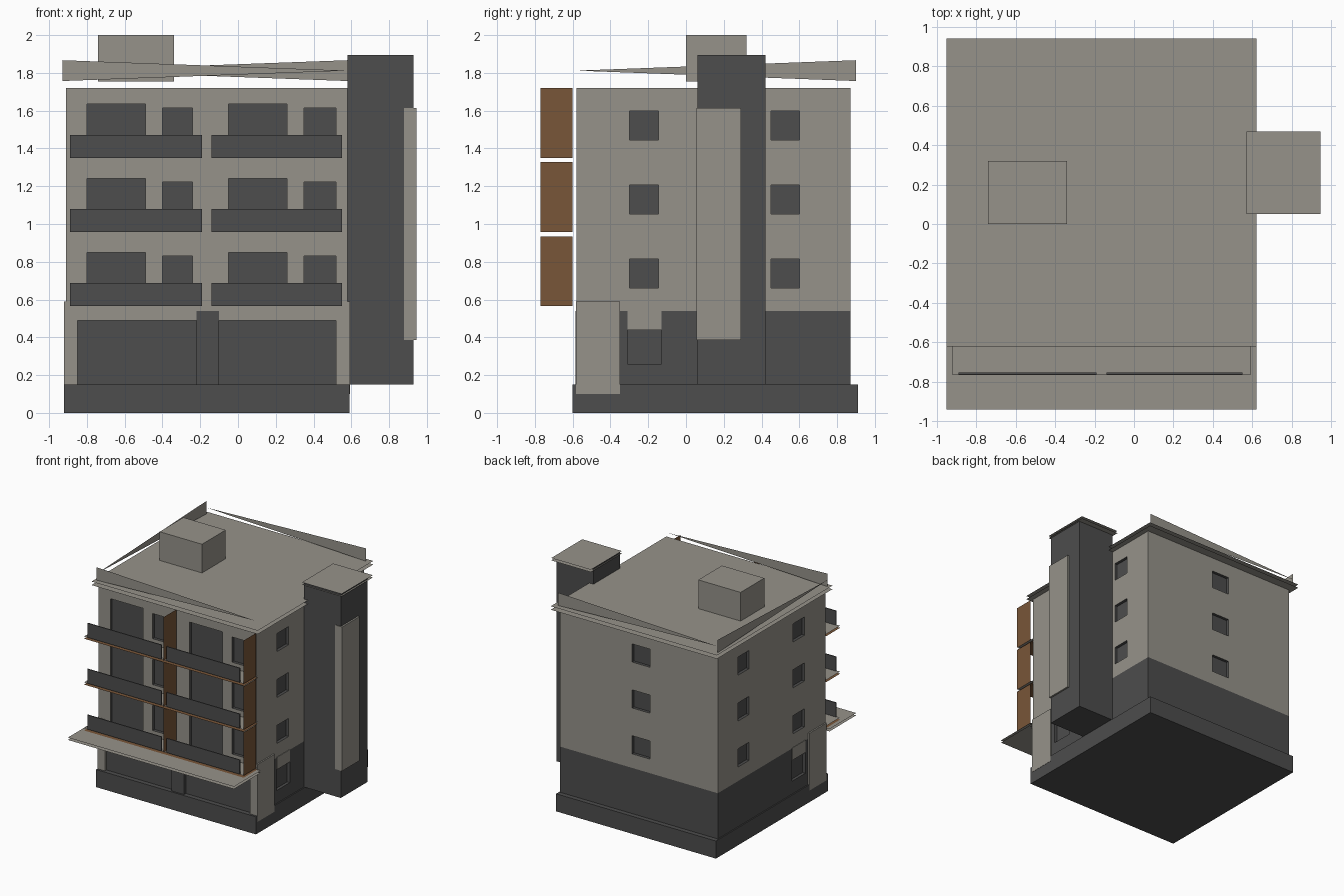
import bpy
import bmesh

cube = bpy.data.objects.get("Cube")
if cube:
    bpy.data.objects.remove(cube, do_unlink=True)


def make_material(name, rgb):
    mat = bpy.data.materials.new(name)
    mat.use_nodes = True
    mat.diffuse_color = (*rgb, 1)
    mat.node_tree.nodes["Principled BSDF"].inputs["Base Color"].default_value = (*rgb, 1)
    return mat


STONE = make_material("warm grey render", (0.305, 0.29, 0.255))
DARK = make_material("charcoal", (0.074, 0.074, 0.074))
WOOD = make_material("brown timber", (0.19, 0.092, 0.04))


def add_object(name, bm, mats):
    mesh = bpy.data.meshes.new(name)
    bm.to_mesh(mesh)
    bm.free()
    for mat in mats:
        mesh.materials.append(mat)
    obj = bpy.data.objects.new(name, mesh)
    bpy.context.collection.objects.link(obj)
    return obj


def add_box(bm, x, y, z, index=0):
    """Box from three (low, high) ranges."""
    verts = bmesh.ops.create_cube(bm, size=1)["verts"]
    for v in verts:
        v.co = [lo + (c + 0.5) * (hi - lo) for c, (lo, hi) in zip(v.co, (x, y, z))]
    for face in {f for v in verts for f in v.link_faces}:
        face.material_index = index


def box(name, mat, x, y, z):
    bm = bmesh.new()
    add_box(bm, x, y, z)
    return add_object(name, bm, [mat])


def sheet(name, mat, *points):
    """Single flat face."""
    bm = bmesh.new()
    bm.faces.new([bm.verts.new(p) for p in points])
    return add_object(name, bm, [mat])


def flat(name, mat, x, y, z):
    return sheet(name, mat, (x[0], y[0], z), (x[1], y[0], z), (x[1], y[1], z), (x[0], y[1], z))


def cut_recesses(obj, openings):
    """Sink charcoal recesses into a wall block."""
    bm = bmesh.new()
    for opening in openings:
        add_box(bm, *opening, index=1)
    cutter = add_object("recess_cutter", bm, [STONE, DARK])
    cutter.hide_render = True
    mod = obj.modifiers.new("recesses", "BOOLEAN")
    mod.operation = "DIFFERENCE"
    mod.solver = "EXACT"
    mod.object = cutter
    bpy.context.view_layer.objects.active = obj
    bpy.ops.object.modifier_apply(modifier=mod.name)
    bpy.data.objects.remove(cutter, do_unlink=True)


LEFT, RIGHT, FRONT, BACK = -0.91, 0.58, -0.58, 0.87
STEP = 0.392
DEPTH = 0.025
FLOORS = [0.565 + STEP * i for i in range(3)]
sides = [(LEFT - 0.1, LEFT + DEPTH), (RIGHT - DEPTH, RIGHT + 0.1)]
front_cut = (FRONT - 0.1, FRONT + DEPTH)

# Plinth and charcoal ground floor with side windows
box("plinth", DARK, (-0.92, 0.59), (-0.6, 0.91), (0, 0.15))
ground = box("ground_floor", DARK, (LEFT, RIGHT), (-0.56, BACK), (0.15, 0.54))
ground.data.materials.append(DARK)
cut_recesses(ground, [(x, (-0.31, -0.13), (0.26, 0.44)) for x in sides])

# Upper storeys with doors and windows
upper = box("upper_storeys", STONE, (LEFT, RIGHT), (FRONT, BACK), (0.54, 1.72))
upper.data.materials.append(DARK)
openings = []
for z in FLOORS:
    for door in ((-0.8, -0.49), (-0.05, 0.26)):
        openings.append((door, front_cut, (z + 0.005, z + 0.285)))
    for window in ((-0.4, -0.24), (0.35, 0.52)):
        openings.append((window, front_cut, (z + 0.05, z + 0.265)))
    pane = (z + 0.095, z + 0.25)
    for x in sides:
        for y in ((-0.3, -0.145), (0.45, 0.6)):
            openings.append((x, y, pane))
    openings.append(((-0.27, -0.1), (BACK - DEPTH, BACK + 0.1), pane))
cut_recesses(upper, openings)

# Shopfront surround
for side, x in (("left", (0.52, 0.592)), ("right", (-0.922, -0.85))):
    box(side + "_shop_pier", STONE, x, (-0.582, -0.35), (0.1, 0.59))
for i, x in enumerate(((-0.85, -0.22), (-0.1, 0.52))):
    box(f"shop_lintel_{i}", STONE, x, (FRONT, -0.55), (0.49, 0.54))
box("shop_divider", DARK, (-0.22, -0.1), (-0.585, -0.55), (0.15, 0.54))
for i, x in enumerate(((LEFT - 0.004, LEFT), (RIGHT, RIGHT + 0.004))):
    box(f"side_window_head_{i}", STONE, x, (-0.31, -0.13), (0.44, 0.545))

# Entrance canopy
for i, z in enumerate((0.525, 0.545)):
    flat(f"canopy_{i}", STONE, (-0.95, 0.62), (-0.94, FRONT), z)

# Balconies: floor, timber soffit, parapets and fins
for i, z in enumerate(FLOORS):
    flat(f"balcony_floor_{i}", STONE, (-0.92, 0.59), (-0.765, FRONT), z)
    flat(f"balcony_soffit_{i}", WOOD, (-0.92, 0.59), (-0.765, FRONT), z - 0.018)
    for j, x in enumerate(((-0.89, -0.19), (-0.14, 0.55))):
        box(f"balcony_parapet_{i}_{j}", DARK, x, (-0.762, -0.754), (z, z + 0.122))
    for j, x in enumerate((-0.163, 0.59)):
        sheet(f"timber_fin_{i}_{j}", WOOD, (x, -0.77, z), (x, -0.6, z),
              (x, -0.6, z + 0.37), (x, -0.77, z + 0.37))

# Roof sheets, tapering upstands and plant box
for i, z in enumerate((1.725, 1.755)):
    flat(f"roof_{i}", STONE, (-0.95, 0.62), (-0.62, 0.94), z)
for name, (x, y), (tip_x, tip_y) in (("front", (-0.93, -0.58), (0.58, -0.58)),
                                     ("right", (-0.93, 0.9), (-0.93, -0.58)),
                                     ("back", (0.58, 0.9), (-0.93, 0.9))):
    sheet(name + "_upstand", STONE, (x, y, 1.757), (x, y, 1.867), (tip_x, tip_y, 1.812))
box("roof_plant_box", STONE, (-0.74, -0.34), (0, 0.32), (1.755, 2.0))

# Stair tower with cap and light panel
box("stair_tower", DARK, (0.58, 0.93), (0.06, 0.42), (0.15, 1.895))
box("tower_panel", STONE, (0.88, 0.945), (0.055, 0.29), (0.385, 1.615))
for i, z in enumerate((1.88, 1.9)):
    flat(f"tower_cap_{i}", STONE, (0.57, 0.945), (0.05, 0.47), z)
